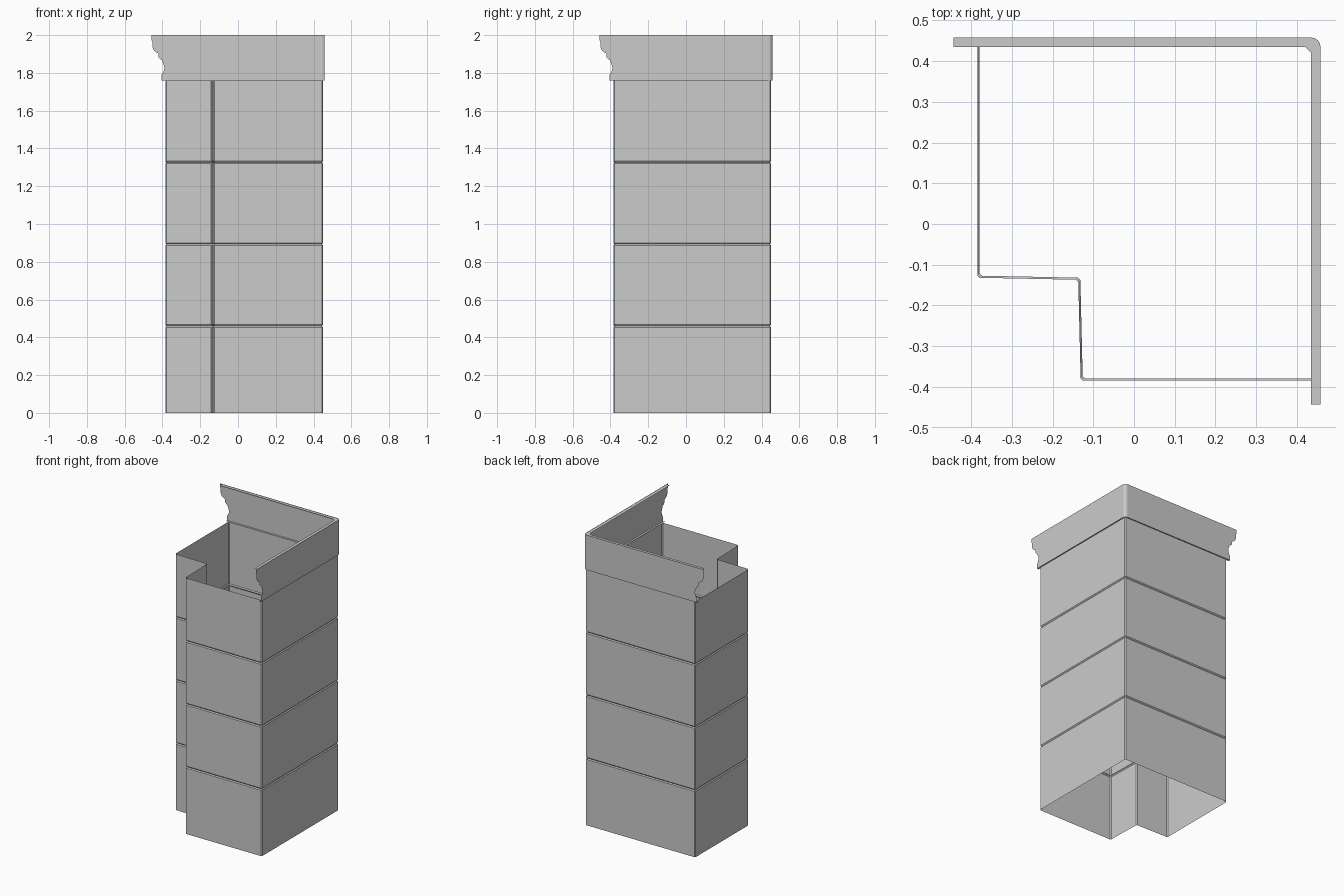
import bpy, bmesh, math
from mathutils import Vector

if "Cube" in bpy.data.objects:
    bpy.data.objects.remove(bpy.data.objects["Cube"])


def make_object(name, bm):
    bmesh.ops.remove_doubles(bm, verts=bm.verts, dist=0.0002)
    mesh = bpy.data.meshes.new(name)
    bm.to_mesh(mesh)
    bm.free()
    obj = bpy.data.objects.new(name, mesh)
    bpy.context.collection.objects.link(obj)
    return obj


# Column shell: notched plan with small chamfered corners, counter-clockwise
PLAN = [Vector(p) for p in ((-0.131, -0.385), (0.45, -0.385), (0.45, 0.45),
                            (-0.385, 0.45), (-0.385, -0.132), (-0.137, -0.137))]


def outline(inset, cut=0.006):
    n = len(PLAN)
    corners = []
    for i, p in enumerate(PLAN):
        d0 = (p - PLAN[i - 1]).normalized()
        d1 = (PLAN[(i + 1) % n] - p).normalized()
        corners.append(p + inset * (Vector((-d0.y, d0.x)) + Vector((-d1.y, d1.x))))
    pts = []
    for i, p in enumerate(corners):
        pts.append(p + (corners[i - 1] - p).normalized() * cut)
        pts.append(p + (corners[(i + 1) % n] - p).normalized() * cut)
    return pts


# Wall levels, with a shallow V groove between the courses
levels = [(0, 0)]
for z in (0.46, 0.893, 1.326):
    levels += [(z - 0.007, 0), (z, 0.005), (z + 0.007, 0)]
levels.append((1.76, 0))

bm = bmesh.new()
rings = [[bm.verts.new((p.x, p.y, z)) for p in outline(d)] for z, d in levels]
for low, high in zip(rings, rings[1:]):
    for i in range(len(low)):
        j = (i + 1) % len(low)
        bm.faces.new((low[i], low[j], high[j], high[i]))
make_object("column_shell", bm)

# Cornice: thin panels on the back and right, ends cut to a moulding profile
TOP, BOTTOM, OUT, INNER = 2.0, 1.76, 0.458, 0.435
PROFILE = [(-0.458, TOP), (-0.458, 1.972), (-0.452, 1.965), (-0.452, 1.935),
           (-0.445, 1.918), (-0.432, 1.908), (-0.421, 1.902), (-0.421, 1.882),
           (-0.412, 1.873), (-0.402, 1.866), (-0.396, 1.85), (-0.390, 1.832),
           (-0.391, 1.815), (-0.398, 1.80), (-0.404, 1.79), (-0.404, BOTTOM)]


def arc(radius):
    c = OUT - 0.022
    return [(c + radius * math.sin(a), c + radius * math.cos(a))
            for a in (0, math.pi / 8, math.pi / 4)]


bm = bmesh.new()


def face(points, swap):
    if swap:
        points = [(y, x, z) for x, y, z in reversed(points)]
    bm.faces.new([bm.verts.new(p) for p in points])


def strip(outer, inner, z, swap):
    for a, b, c, d in zip(outer, outer[1:], inner[1:], inner):
        face([(*a, z), (*d, z), (*c, z), (*b, z)], swap)


outer = arc(0.022)
inner = [(0.420, INNER), (0.4237, 0.4313), (0.4275, 0.4275)]
ledge = [(0.436, 0.444), (0.44, 0.442), (0.441, 0.441)]
for swap in (False, True):
    # Flat panel with profiled end, then rounded corner
    x0, y0 = outer[0]
    face([(x, y0, z) for x, z in PROFILE][::-1] + [(x0, y0, TOP), (x0, y0, BOTTOM)][:2], swap)
    for a, b in zip(outer, outer[1:]):
        face([(*b, BOTTOM), (*a, BOTTOM), (*a, TOP), (*b, TOP)], swap)
    # Top rim and bottom ledge
    strip([(-0.443, OUT)] + outer, [(-0.443, INNER)] + inner, TOP - 0.002, swap)
    strip([(-0.404, OUT)] + outer, [(-0.404, 0.444)] + ledge, BOTTOM, swap)
cornice = make_object("cornice", bm)
